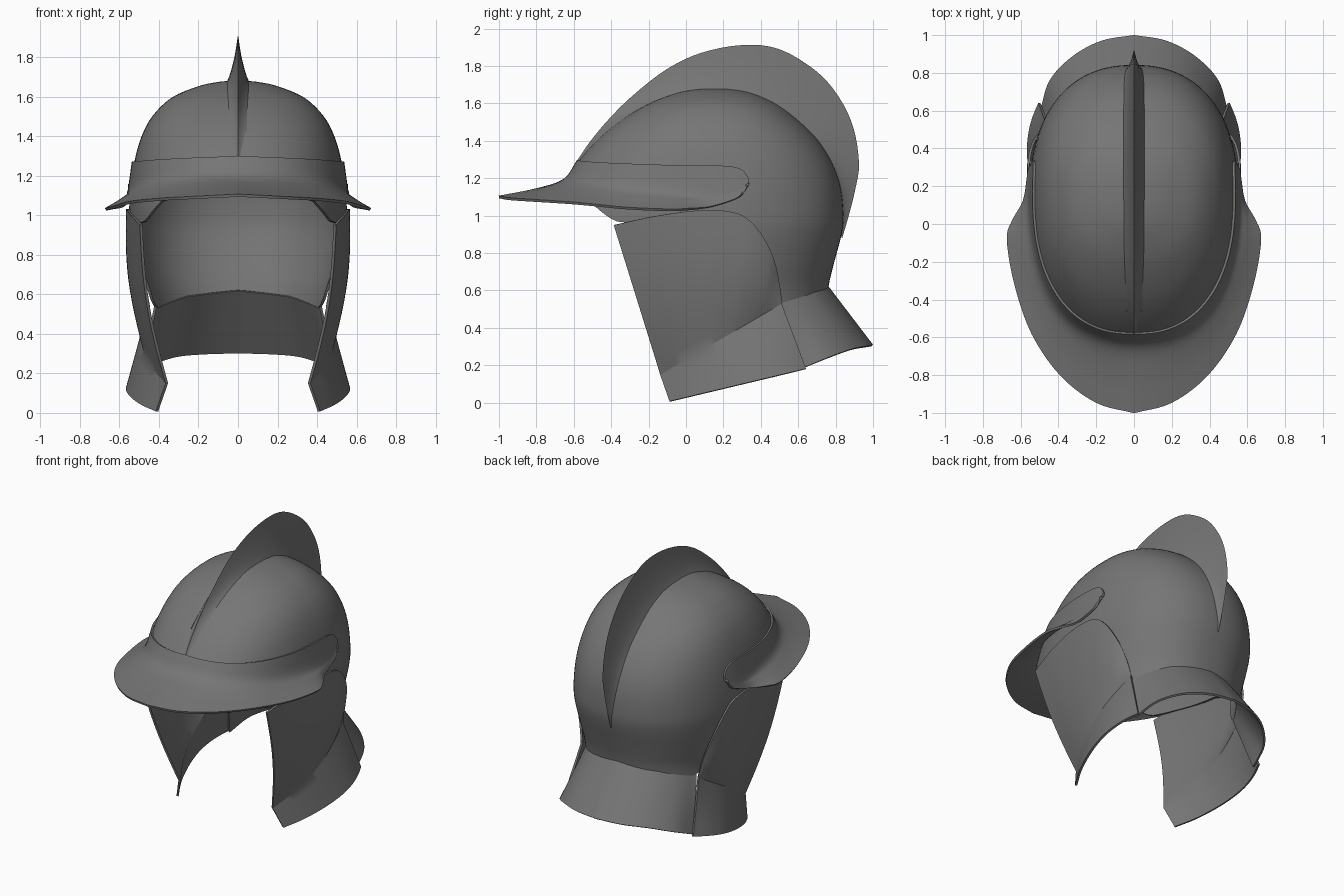
import bpy, bmesh, math
from mathutils import Vector as V

if "Cube" in bpy.data.objects:
    bpy.data.objects.remove(bpy.data.objects["Cube"])

steel = bpy.data.materials.new("dark_steel")
steel.diffuse_color = (0.18, 0.18, 0.18, 1)
steel.use_nodes = True
steel.node_tree.nodes["Principled BSDF"].inputs["Base Color"].default_value = steel.diffuse_color


def at(keys, t):
    """Catmull-Rom sample of tuples, t measured in key indices."""
    n = len(keys) - 1
    i = max(0, min(int(t), n - 1))
    f = t - i
    b, c = V(keys[i]), V(keys[i + 1])
    a = V(keys[i - 1]) if i > 0 else b * 2 - c
    d = V(keys[i + 2]) if i + 2 <= n else c * 2 - b
    return 0.5 * (2 * b + (c - a) * f + (2 * a - 5 * b + 4 * c - d) * f * f
                  + (3 * b - a - 3 * c + d) * f ** 3)


def spline(keys, n):
    return [at(keys, (len(keys) - 1) * k / n) for k in range(n + 1)]


def lookup(table, x):
    """Linear lookup in ((x, y), ...)."""
    for (x0, y0), (x1, y1) in zip(table, table[1:]):
        if x <= x1:
            return y0 + (y1 - y0) * (x - x0) / (x1 - x0)
    return table[-1][1]


def plate(name, columns, thick=0.014, slot=None, angle=28):
    """Half plate from columns of points, mirrored across x and thickened."""
    bm = bmesh.new()
    g = [[bm.verts.new(p) for p in col] for col in columns]
    for a, b in zip(g, g[1:]):
        for k in range(len(a) - 1):
            bm.faces.new((a[k], b[k], b[k + 1], a[k + 1]))
    bmesh.ops.remove_doubles(bm, verts=bm.verts, dist=0.0005)
    if slot:
        slot(bm)
    bmesh.ops.recalc_face_normals(bm, faces=bm.faces)
    me = bpy.data.meshes.new(name)
    bm.to_mesh(me)
    bm.free()
    ob = bpy.data.objects.new(name, me)
    bpy.context.collection.objects.link(ob)
    me.materials.append(steel)
    m = ob.modifiers.new("mirror", 'MIRROR')
    m.use_clip = True
    if thick:
        s = ob.modifiers.new("thickness", 'SOLIDIFY')
        s.thickness, s.offset = thick, 0
    bpy.ops.object.select_all(action='DESELECT')
    bpy.context.view_layer.objects.active = ob
    ob.select_set(True)
    bpy.ops.object.convert(target='MESH')
    bpy.ops.object.shade_smooth_by_angle(angle=math.radians(angle))
    return ob


# skull shape: height, front y, back y, half width
SKULL = [(1.675, .15, .15, 0), (1.667, .04, .26, .1), (1.645, -.06, .36, .2),
         (1.59, -.2, .48, .33), (1.5, -.35, .6, .425), (1.4, -.47, .7, .48),
         (1.28, -.575, .775, .515), (1.15, -.66, .82, .535), (1.0, -.72, .835, .545),
         (.9, -.72, .825, .54), (.75, -.7, .785, .515), (.62, -.65, .755, .487),
         (.5, -.6, .75, .475)]


def param(z):
    lo, hi = 0, len(SKULL) - 1
    for _ in range(30):
        m = (lo + hi) / 2
        lo, hi = (m, hi) if at(SKULL, m)[0] > z else (lo, m)
    return lo


def skull_point(deg, t, grow=0):
    """Point on the egg-shaped skull; deg 0 is front, 180 is back."""
    z, yf, yb, w = at(SKULL, t)
    c, s = math.cos(math.radians(deg)), max(0, math.sin(math.radians(deg)))
    if deg >= 180:
        s = 0
    r = ((.15 - yf) if c > 0 else (yb - .15)) + grow
    return V(((w + grow) * s ** .87, .15 - math.copysign(r * abs(c) ** .87, c), z))


# skull shell with face opening and a slot under the hollow comb
LOW = [(0, 1.12), (30, 1.10), (42, 1.07), (56, .97), (70, .95), (90, .9),
       (105, .8), (116, .58), (122, .53), (150, .59), (180, .62)]


def cut_slot(bm):
    bmesh.ops.bisect_plane(bm, geom=bm.verts[:] + bm.edges[:] + bm.faces[:],
                           plane_co=(.045, 0, 0), plane_no=(1, 0, 0))
    kill = []
    for f in bm.faces:
        c = f.calc_center_median()
        if c.x < .045 and c.z > (1.42 if c.y < .15 else 1.2):
            kill.append(f)
    bmesh.ops.delete(bm, geom=kill, context='FACES')


cols = []
for deg in range(0, 181, 3):
    end = param(lookup(LOW, deg))
    cols.append([skull_point(deg, end * k / 40) for k in range(41)])
plate("skull", cols, slot=cut_slot)

# comb: base on the skull (y, z), ridge (y, z), half width
COMB = [(-.575, 1.28, -.585, 1.29, .03), (-.47, 1.4, -.51, 1.4, .05),
        (-.35, 1.5, -.4, 1.53, .055), (-.2, 1.59, -.27, 1.655, .057),
        (-.06, 1.645, -.1, 1.785, .057), (.06, 1.667, .08, 1.87, .057),
        (.2, 1.673, .3, 1.912, .057), (.34, 1.65, .5, 1.89, .057),
        (.48, 1.59, .7, 1.77, .057), (.6, 1.5, .82, 1.63, .057),
        (.7, 1.4, .895, 1.47, .056), (.775, 1.28, .925, 1.28, .054),
        (.82, 1.15, .905, 1.14, .045), (.833, 1.0, .87, 1.0, .028),
        (.825, .9, .835, .88, .01)]
SECTION = [(0, 1), (.12, .78), (.3, .55), (.55, .3), (.78, .14), (1, 0)]
cols = []
for iy, iz, oy, oz, w in spline(COMB, 56):
    cols.append([V((w * f, iy + (oy - iy) * h, iz + (oz - iz) * h)) for h, f in SECTION])
plate("comb", cols, thick=0, angle=40)

# peak: band on the skull that flares into the brim
# skull angle, band top z, band bottom z, outer edge x y z
PEAK = [(0, 1.295, 1.19, 0, -1, 1.1), (15, 1.29, 1.19, .2, -.945, 1.09),
        (30, 1.285, 1.18, .39, -.8, 1.08), (45, 1.28, 1.17, .54, -.58, 1.065),
        (60, 1.275, 1.15, .63, -.32, 1.04), (75, 1.27, 1.13, .67, -.08, 1.03),
        (83, 1.27, 1.12, .64, .02, 1.035), (90, 1.268, 1.12, .583, .12, 1.045),
        (97, 1.26, 1.14, .562, .24, 1.08), (101, 1.24, 1.16, .556, .295, 1.11),
        (103, 1.2, 1.175, .553, .32, 1.16)]
cols = []
for deg, zt, zb, ox, oy, oz in spline(PEAK, 50):
    deg = max(0, deg)
    top = skull_point(deg, param(zt), .013)
    mid = skull_point(deg, param(zb), .014)
    out = V((ox, oy, oz))
    sag = V((0, 0, -.012 * min(1, (out - mid).length / .2)))
    cols.append(spline([top, mid, mid.lerp(out, .45) + sag, out], 12))
plate("peak", cols, angle=45)

# cheek plates: top edge x y z, crease x, bottom x, share of the length
CHEEK = [(.49, -.385, .95, .36, .41, 0), (.535, -.15, 1.0, .42, .48, .18),
         (.557, .1, 1.03, .465, .53, .38), (.558, .28, 1.01, .48, .555, .55),
         (.549, .38, .93, .48, .56, .68), (.52, .455, .8, .472, .55, .8),
         (.478, .49, .67, .462, .53, .9), (.45, .51, .54, .452, .5, 1)]
cols = []
for tx, ty, tz, cx, bx, u in spline(CHEEK, 35):
    top = V((tx, ty, tz))
    crease = V((cx, -.135 + .645 * u, .15 + .38 * u))
    low = V((bx, -.085 + .725 * u, .007 + .173 * u))
    bulge = .03 * min(1, (top - crease).length / .6)
    col = [top.lerp(crease, k / 12) + V((bulge * math.sin(math.pi * k / 12), 0, 0))
           for k in range(13)]
    cols.append(col + [crease.lerp(low, k / 4) for k in range(1, 5)])
plate("cheek_plates", cols)

# neck guard flaring from the skull's lower edge: skull angle, outer edge x y z
NECK = [(121, .49, .6, .175), (135, .44, .76, .24), (150, .32, .885, .285),
        (165, .17, .965, .3), (180, 0, .995, .305)]
cols = []
for deg, ox, oy, oz in spline(NECK, 24):
    top = skull_point(deg, param(lookup(LOW, deg)))
    out = V((ox, oy, oz))
    cols.append([top.lerp(out, k / 5) for k in range(6)])
plate("neck_guard", cols)
